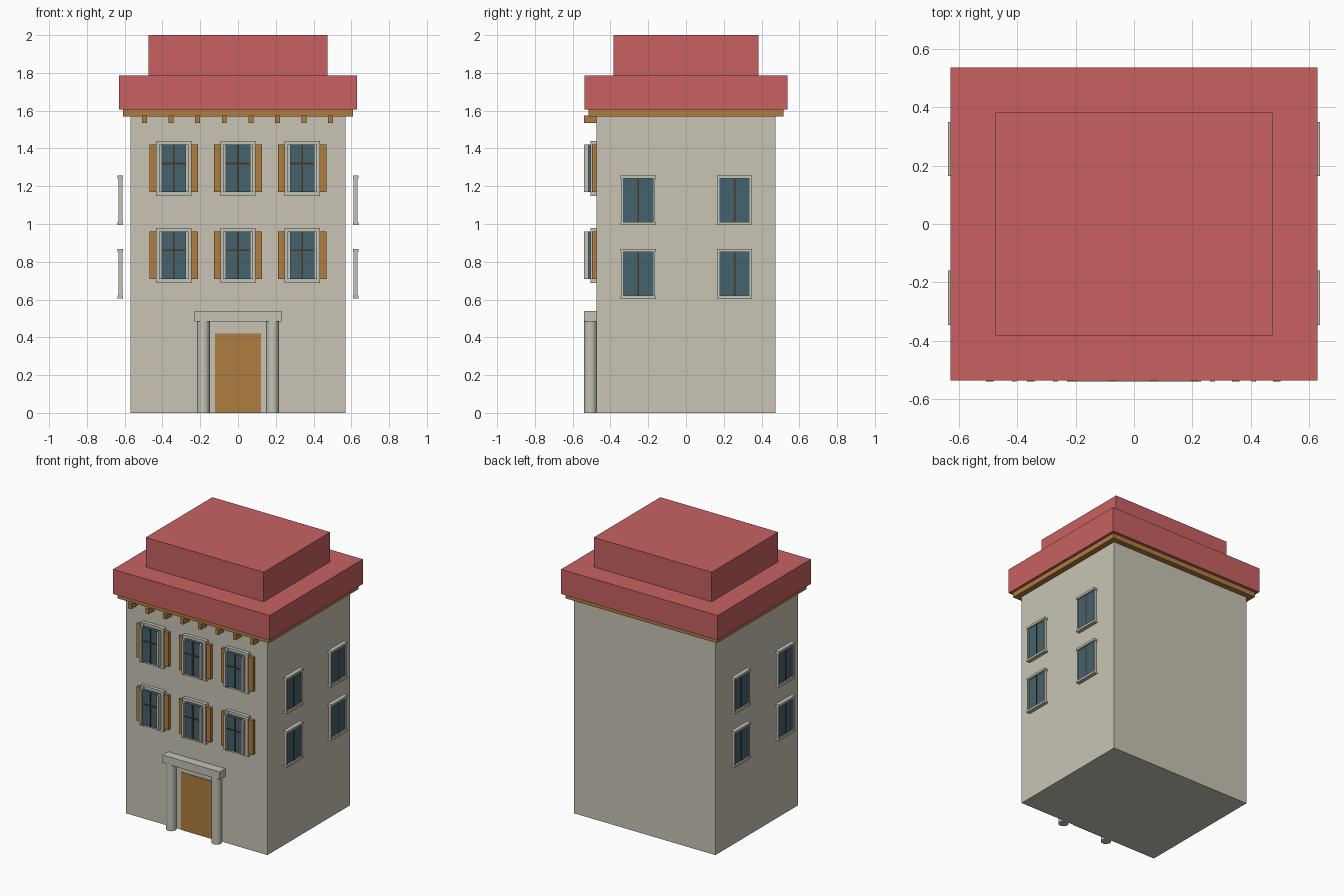
import bpy, math

if "Cube" in bpy.data.objects:
    bpy.data.objects.remove(bpy.data.objects["Cube"])


def mat(name, rgb):
    m = bpy.data.materials.new(name)
    m.diffuse_color = (*rgb, 1)
    m.use_nodes = True
    m.node_tree.nodes["Principled BSDF"].inputs["Base Color"].default_value = m.diffuse_color
    return m


WALL = mat("wall_cream", (0.58, 0.55, 0.46))
TRIM = mat("trim_stone", (0.55, 0.54, 0.46))
ROOF = mat("roof_red", (0.58, 0.12, 0.12))
WOOD = mat("ochre_wood", (0.43, 0.20, 0.05))
GLASS = mat("glass_blue", (0.057, 0.122, 0.156))
BAR = mat("dark_brown", (0.07, 0.035, 0.015))


def box(name, x, y, z, m):
    """Box from (min, max) ranges on each axis."""
    bpy.ops.mesh.primitive_cube_add(size=1, location=[(a + b) / 2 for a, b in (x, y, z)])
    o = bpy.context.object
    o.name = name
    o.scale = [abs(b - a) for a, b in (x, y, z)]
    bpy.ops.object.transform_apply(location=False, rotation=False, scale=True)
    o.data.materials.append(m)
    return o


# Main block, cornice and stepped roof
box("walls", (-.57, .57), (-.475, .475), (0, 1.575), WALL)
box("cornice", (-.61, .61), (-.515, .515), (1.57, 1.605), WOOD)
box("roof_lower", (-.63, .63), (-.537, .537), (1.605, 1.785), ROOF)
box("roof_upper", (-.475, .475), (-.383, .383), (1.785, 2.0), ROOF)

# Brackets under the front cornice
for i in range(8):
    x = -.495 + i * .1407
    box("bracket", (x - .013, x + .013), (-.54, -.47), (1.535, 1.575), WOOD)

# Doorway with columns and lintel
box("door", (-.122, .122), (-.479, -.47), (0, .42), WOOD)
box("lintel", (-.23, .23), (-.54, -.47), (.483, .54), TRIM)
for s in (-1, 1):
    bpy.ops.mesh.primitive_cylinder_add(vertices=24, radius=.034, depth=.483,
                                        location=(s * .183, -.506, .2415))
    col = bpy.context.object
    col.name = "column"
    col.data.materials.append(TRIM)
    bpy.ops.object.shade_smooth_by_angle(angle=math.radians(40))


def front_window(cx, z0):
    def part(name, x0, x1, y0, y1, a, b, m):
        box(name, (cx + x0, cx + x1), (y0, y1), (z0 + a, z0 + b), m)
    # surround against the wall
    for a, b in ((0, .024), (.27, .292)):
        part("window_ledge", -.093, .093, -.50, -.47, a, b, TRIM)
    part("window_glass", -.066, .066, -.522, -.47, .022, .272, GLASS)
    part("mullion", -.005, .005, -.526, -.515, .024, .27, BAR)
    part("transom", -.066, .066, -.526, -.515, .168, .177, BAR)
    for s in (-1, 1):
        part("window_jamb", s * .08 - .013, s * .08 + .013, -.505, -.47, .0, .292, TRIM)
        part("window_rail", s * .071 - .008, s * .071 + .008, -.54, -.515, .022, .272, TRIM)
        part("shutter", s * .11 - .018, s * .11 + .018, -.497, -.47, .022, .272, WOOD)


for z0 in (1.148, .688):
    for cx in (-.34, 0, .34):
        front_window(cx, z0)


def side_window(s, cy, z0):
    def part(name, x0, x1, y0, y1, a, b, m):
        box(name, (s * x0, s * x1), (cy + y0, cy + y1), (z0 + a, z0 + b), m)
    # frame standing clear of the wall
    for a, b in ((0, .016), (.246, .262)):
        part("side_ledge", .608, .638, -.093, .093, a, b, TRIM)
    for k in (-1, 1):
        part("side_jamb", .612, .633, k * .085 - .005, k * .085 + .005, .012, .25, TRIM)
    part("side_glass", .616, .627, -.082, .082, .012, .25, GLASS)
    part("side_mullion", .614, .630, -.004, .004, .014, .248, BAR)


for s in (-1, 1):
    for z0 in (.995, .606):
        for cy in (-.253, .257):
            side_window(s, cy, z0)
